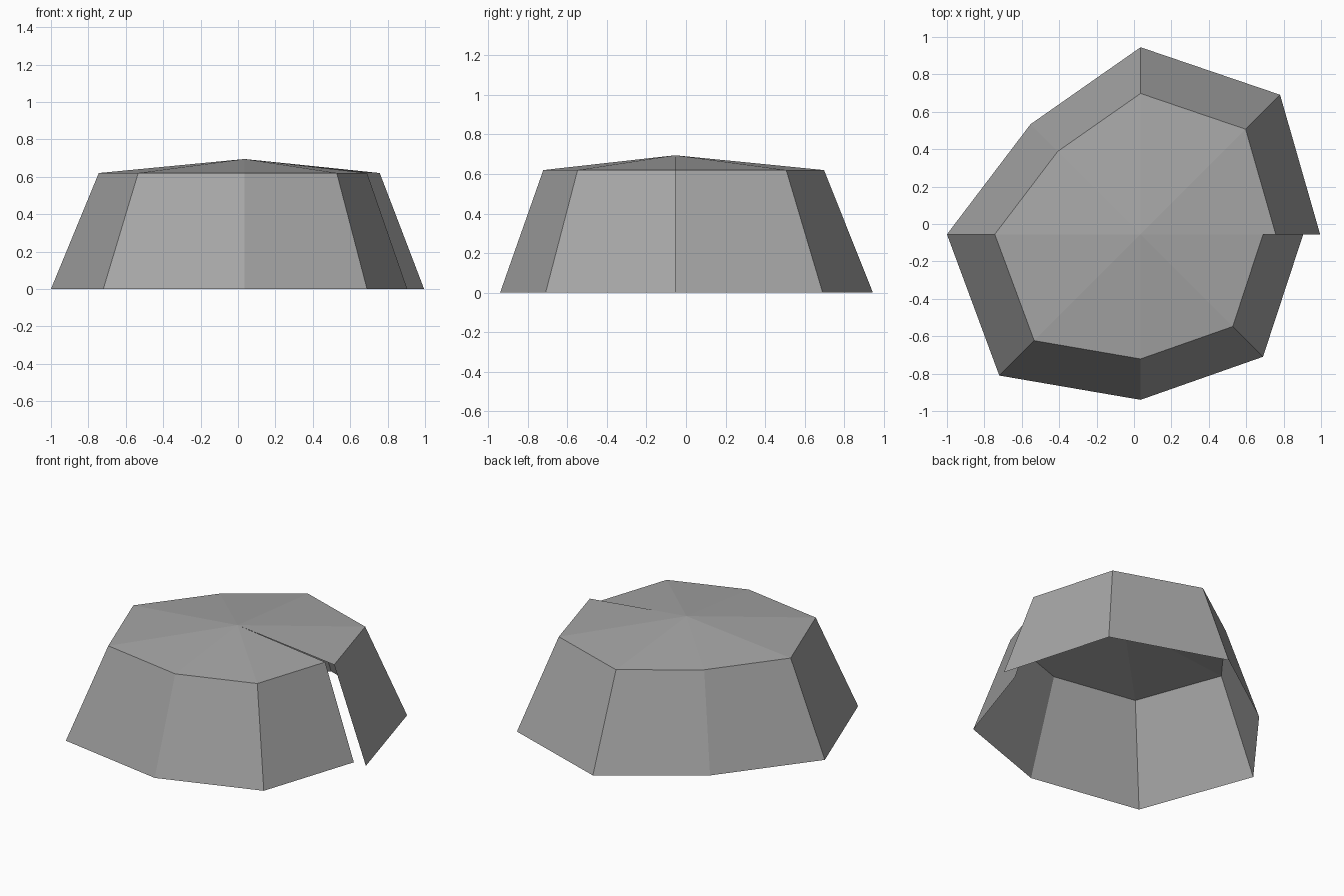
import bpy, bmesh, math

if "Cube" in bpy.data.objects:
    bpy.data.objects.remove(bpy.data.objects["Cube"])

CENTRE = (0.035, -0.055)
RIM_Z, APEX_Z = 0.62, 0.695
TAPER = 0.753
# Base radius every 45 degrees; the first and last share an angle, leaving a slit
RADII = [0.96, 1.055, 1.0, 0.832, 1.035, 1.068, 0.885, 0.926, 0.87]

grey = bpy.data.materials.new("mid grey")
grey.diffuse_color = (0.38, 0.38, 0.38, 1)
grey.use_nodes = True
grey.node_tree.nodes["Principled BSDF"].inputs["Base Color"].default_value = grey.diffuse_color


def ring(bm, scale, z):
    """Open ring of vertices around the centre."""
    return [bm.verts.new((CENTRE[0] + r * scale * math.cos(i * math.pi / 4),
                          CENTRE[1] + r * scale * math.sin(i * math.pi / 4), z))
            for i, r in enumerate(RADII)]


bm = bmesh.new()
base = ring(bm, 1.0, 0.0)
rim = ring(bm, TAPER, RIM_Z)
apex = bm.verts.new((*CENTRE, APEX_Z))

# Sloping walls and shallow roof, open underneath
for i in range(len(RADII) - 1):
    bm.faces.new((base[i], base[i + 1], rim[i + 1], rim[i]))
    bm.faces.new((rim[i], rim[i + 1], apex))

mesh = bpy.data.meshes.new("faceted_shell")
bm.to_mesh(mesh)
bm.free()
mesh.materials.append(grey)
shell = bpy.data.objects.new("faceted_shell", mesh)
bpy.context.collection.objects.link(shell)
